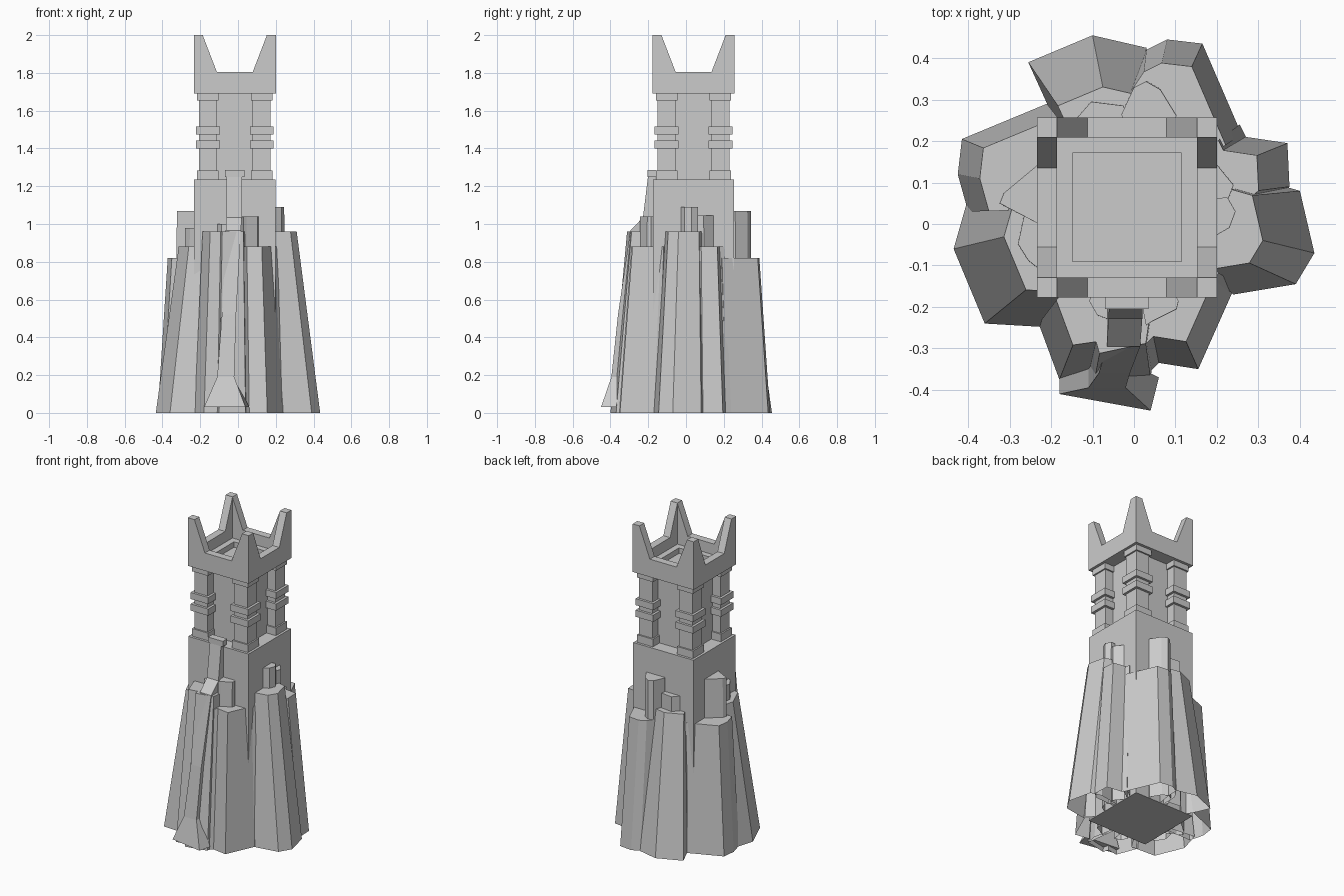
import bpy, bmesh
from math import pi
from mathutils import Matrix, Vector

if "Cube" in bpy.data.objects:
    bpy.data.objects.remove(bpy.data.objects["Cube"])

CX, CY = -0.017, 0.04          # tower axis


def finish(name, bm):
    bmesh.ops.recalc_face_normals(bm, faces=bm.faces)
    me = bpy.data.meshes.new(name)
    bm.to_mesh(me)
    bm.free()
    ob = bpy.data.objects.new(name, me)
    bpy.context.collection.objects.link(ob)
    return ob


def add_box(bm, x0, x1, y0, y1, z0, z1):
    m = Matrix.Translation(((x0 + x1) / 2, (y0 + y1) / 2, (z0 + z1) / 2))
    bmesh.ops.create_cube(bm, size=1, matrix=m @ Matrix.Diagonal((x1 - x0, y1 - y0, z1 - z0, 1)))


def centred_box(bm, x, y, half, z0, z1):
    add_box(bm, x - half, x + half, y - half, y + half, z0, z1)


def loft(bm, rings, bottom=True):
    """Skin a stack of equal-length rings and cap the ends."""
    loops = [[bm.verts.new(p) for p in r] for r in rings]
    n = len(loops[0])
    for a, b in zip(loops, loops[1:]):
        for i in range(n):
            j = (i + 1) % n
            bm.faces.new((a[i], a[j], b[j], b[i]))
    bm.faces.new(loops[-1])
    if bottom:
        bm.faces.new(loops[0][::-1])


def rock(name, pts, scale, top):
    """Tapered crag: outer outline closed towards the tower axis, open below."""
    c = Vector((CX, CY))
    outer = [Vector(p) - c for p in pts]
    low = [outer[0] * 0.3] + outer + [outer[-1] * 0.3]
    rings = [[(*(c + p * s), z) for p in low] for s, z in ((1, 0), (scale, top))]
    bm = bmesh.new()
    loft(bm, rings, bottom=False)
    finish(name, bm)


# Square tower base and slimmer upper core
bm = bmesh.new()
centred_box(bm, CX, CY, 0.215, 0, 1.235)
finish("tower_base", bm)
bm = bmesh.new()
centred_box(bm, CX, CY, 0.132, 1.235, 1.70)
finish("tower_core", bm)

# Corner columns with base, cap and two bands
for sx in (-1, 1):
    for sy in (-1, 1):
        bm = bmesh.new()
        for half, z0, z1 in ((0.0475, 1.235, 1.69), (0.057, 1.235, 1.284), (0.063, 1.40, 1.443),
                             (0.063, 1.475, 1.517), (0.057, 1.653, 1.69)):
            centred_box(bm, CX + sx * 0.1425, CY + sy * 0.1425, half, z0, z1)
        finish("corner_column", bm)

# Crown: four notched walls plus the floor ledge around a shallow pit
profile = [(-0.217, 1.69), (0.217, 1.69), (0.217, 2), (0.17, 2), (0.095, 1.805),
           (-0.095, 1.805), (-0.17, 2), (-0.217, 2)]
for k in range(4):
    bm = bmesh.new()
    loft(bm, [[(x, y, z) for x, z in profile] for y in (-0.217, -0.169)])
    add_box(bm, -0.17, 0.17, -0.17, -0.131, 1.69, 1.735)
    bm.transform(Matrix.Translation((CX, CY, 0)) @ Matrix.Rotation(k * pi / 2, 4, 'Z'))
    finish("crown_wall", bm)

# Main ring of crags
rock("crag_back", [(-.205, .28), (-.255, .39), (-.1, .455), (.03, .425), (.03, .36)], .7, .885)
rock("crag_back_right", [(-.01, .36), (.03, .42), (.08, .445), (.165, .435), (.26, .215)], .86, .82)
rock("crag_right", [(.255, .24), (.27, .21), (.37, .195), (.375, .09), (.34, .06)], .81, .88)
rock("crag_right_front", [(.33, .10), (.4, .08), (.435, -.07), (.39, -.145), (.24, -.17)], .725, .96)
rock("crag_front_right", [(.25, -.15), (.235, -.17), (.155, -.35), (.06, -.335), (.035, -.36)], .83, .88)
rock("crag_front", [(.05, -.3), (.04, -.37), (-.1, -.40), (-.11, -.365), (-.18, -.375), (-.23, -.24)], .8, .96)
rock("crag_left_front", [(-.19, -.25), (-.36, -.24), (-.435, -.06), (-.395, .08)], .71, .88)
rock("crag_left_back", [(-.4, .03), (-.425, .12), (-.415, .205), (-.21, .29)], .87, .82)

# Inner, taller spires against the tower
rock("spire_left", [(-.23, .15), (-.32, .075), (-.33, .05), (-.235, 0)], .98, 1.07)
rock("spire_left_front", [(-.27, .02), (-.285, -.05), (-.26, -.09), (-.235, -.11)], .98, .98)
rock("spire_back_left", [(-.14, .26), (-.105, .3), (-.025, .29), (-.02, .26)], .98, .98)
rock("spire_back", [(-.03, .27), (.0, .335), (.03, .35), (.065, .33), (.105, .265)], .98, 1.07)
rock("spire_right_back", [(.2, .15), (.245, .095), (.23, .055)], .98, 1.045)
rock("spire_right", [(.23, .065), (.25, .03), (.235, -.01), (.2, -.03)], .98, 1.09)
rock("spire_front_right", [(.11, -.19), (.105, -.21), (.045, -.24), (.03, -.25), (.02, -.2)], .98, 1.04)
rock("spire_front_left", [(-.05, -.24), (-.09, -.225), (-.11, -.19)], .98, 1.0)

# Chute flowing down the front: left x, right x, front y, back y, height
sections = [(-.18, .04, -.43, -.37, .03), (-.11, -.02, -.395, -.33, .19), (-.085, -.01, -.36, -.29, .52),
            (-.065, .015, -.295, -.2, .965), (-.062, .02, -.228, -.17, 1.035), (-.06, .02, -.2, -.16, 1.26)]
bm = bmesh.new()
rings = []
for x0, x1, y0, y1, z in sections:
    skew = 0.02 if z < 0.1 else 0
    rings.append([(x0, y0 + skew, z), (x1, y0 - skew, z), (x1 + skew, y1, z), (x0, y1 + skew, z)])
loft(bm, rings)
finish("front_chute", bm)

# Lintel over the chute
bm = bmesh.new()
add_box(bm, -.07, .035, -.205, -.16, 1.25, 1.285)
finish("chute_lintel", bm)
